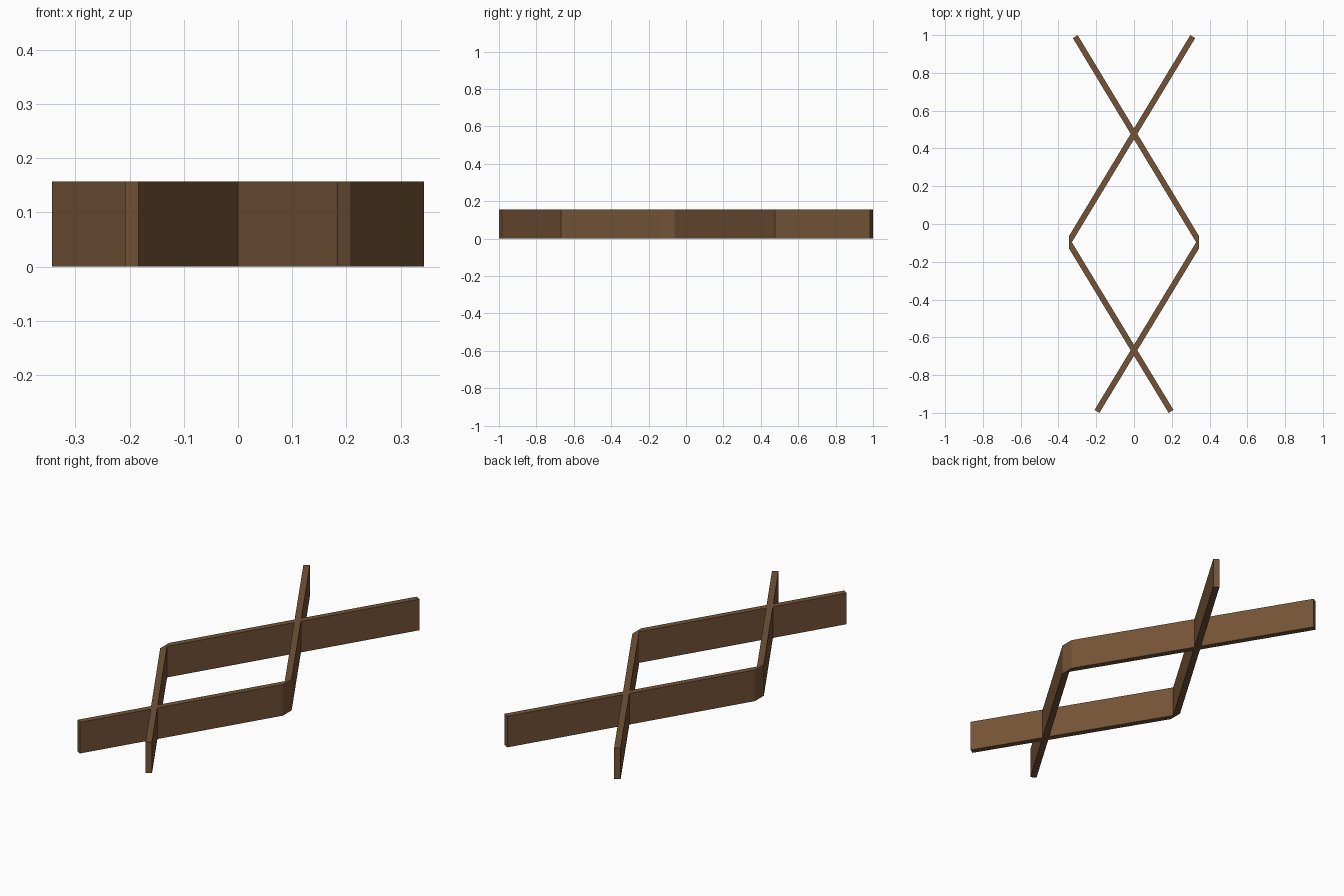
import bpy, bmesh
from mathutils import Vector

if "Cube" in bpy.data.objects:
    bpy.data.objects.remove(bpy.data.objects["Cube"])

HEIGHT = 0.157
THICK = 0.03
OUTER_X = 0.343   # flat cut on the outside of each bend

wood = bpy.data.materials.new("dark brown wood")
wood.diffuse_color = (0.175, 0.087, 0.038, 1)
wood.use_nodes = True
wood.node_tree.nodes["Principled BSDF"].inputs["Base Color"].default_value = wood.diffuse_color

# centre line of the bent board whose corner points to +x
back_end = Vector((-0.311, 0.992))
corner = Vector((0.3465, -0.0965))
front_end = Vector((-0.196, -0.992))


def outline():
    """Outline of the bent board with a mitred inside and a clipped outside corner."""
    d1 = (corner - back_end).normalized()
    d2 = (front_end - corner).normalized()
    n1 = Vector((-d1.y, d1.x)) * THICK / 2   # outward (+x) normals
    n2 = Vector((-d2.y, d2.x)) * THICK / 2

    def at_x(p, d, x):
        return p + d * ((x - p.x) / d.x)

    inner = Vector((corner.x - THICK / 2 / abs(d1.y), corner.y)) \
        if abs(d1.y) < 1e-6 else corner - (n1 + n2) * (THICK**2 / 4) / ((n1 + n2).length_squared / 2)
    return [back_end + n1, at_x(back_end + n1, d1, OUTER_X),
            at_x(front_end + n2, d2, OUTER_X), front_end + n2,
            front_end - n2, inner, back_end - n1]


def bent_board(name, side):
    bm = bmesh.new()
    face = bm.faces.new([bm.verts.new((side * p.x, p.y, 0)) for p in outline()])
    ext = bmesh.ops.extrude_face_region(bm, geom=[face])
    top = [g for g in ext["geom"] if isinstance(g, bmesh.types.BMVert)]
    bmesh.ops.translate(bm, verts=top, vec=(0, 0, HEIGHT))
    bmesh.ops.recalc_face_normals(bm, faces=bm.faces)
    me = bpy.data.meshes.new(name)
    bm.to_mesh(me)
    bm.free()
    me.materials.append(wood)
    ob = bpy.data.objects.new(name, me)
    bpy.context.collection.objects.link(ob)


# two mirrored boards crossing at both ends of the diamond
bent_board("right_bent_board", 1)
bent_board("left_bent_board", -1)
